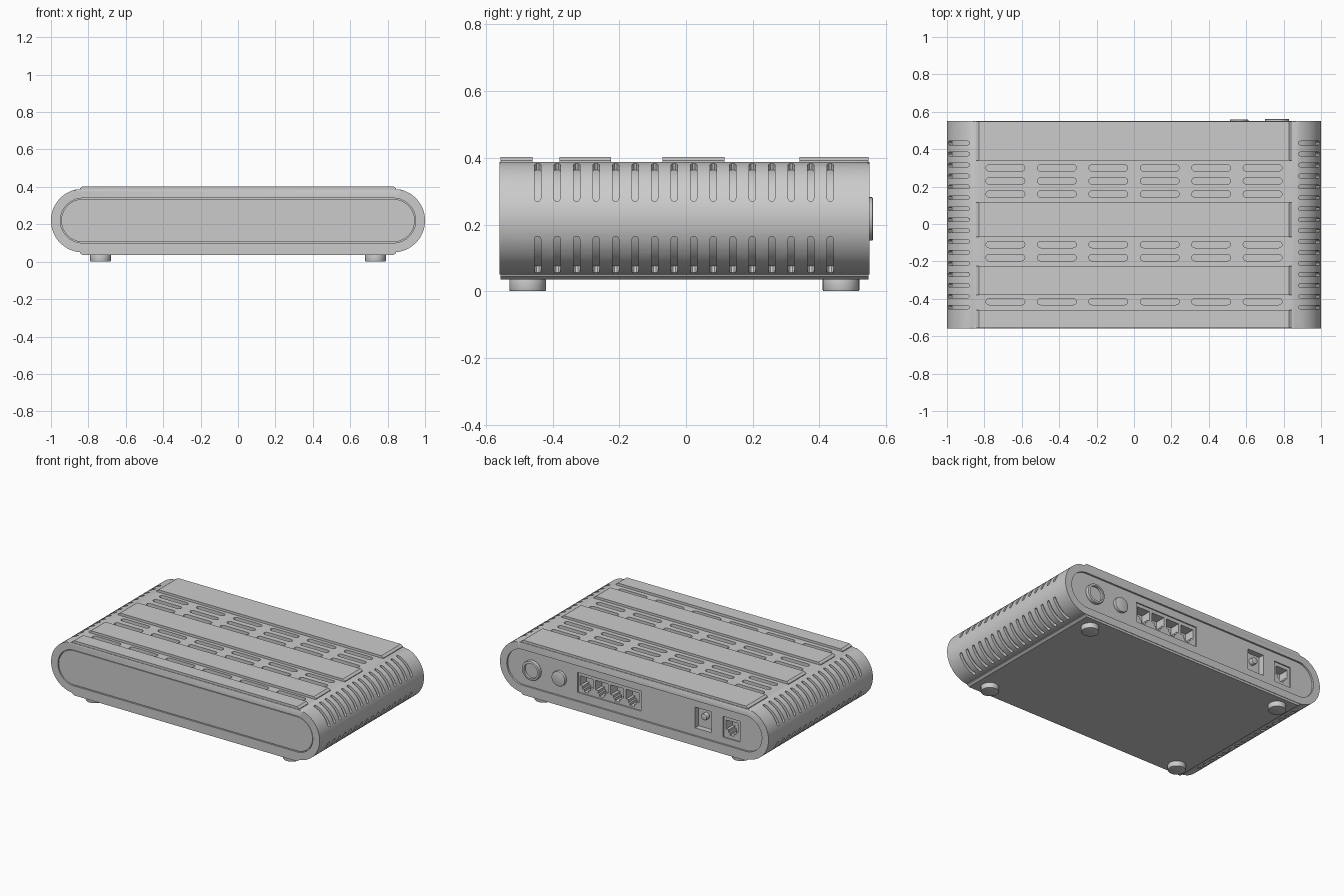
import bpy, bmesh
from math import sin, cos, pi, radians, sqrt

if "Cube" in bpy.data.objects:
    bpy.data.objects.remove(bpy.data.objects["Cube"])

ZC = 0.22  # height of the side-round centres


def finish(name, bm, smooth=True):
    bmesh.ops.recalc_face_normals(bm, faces=bm.faces)
    me = bpy.data.meshes.new(name)
    bm.to_mesh(me)
    bm.free()
    ob = bpy.data.objects.new(name, me)
    bpy.context.collection.objects.link(ob)
    if smooth:
        shade(ob)
    return ob


def shade(ob):
    bpy.ops.object.select_all(action='DESELECT')
    bpy.context.view_layer.objects.active = ob
    ob.select_set(True)
    bpy.ops.object.shade_smooth_by_angle(angle=radians(30))


def prism(bm, pts, a, b, axis='Y', bevel=0.0):
    """Extrude a 2D outline from a to b along Y (x,z outline) or Z (x,y outline)."""
    def put(p, h):
        return bm.verts.new((p[0], h, p[1]) if axis == 'Y' else (p[0], p[1], h))
    lo, hi = [put(p, a) for p in pts], [put(p, b) for p in pts]
    caps = [bm.faces.new(lo), bm.faces.new(hi)]
    n = len(pts)
    for i in range(n):
        bm.faces.new((lo[i], lo[(i + 1) % n], hi[(i + 1) % n], hi[i]))
    if bevel:
        edges = [e for f in caps for e in f.edges]
        bmesh.ops.bevel(bm, geom=edges, offset=bevel, segments=2, profile=0.5, affect='EDGES')


def stadium(half, r, cx=0, cy=0, n=20):
    out = []
    for s, start in ((1, -pi / 2), (-1, pi / 2)):
        for i in range(n + 1):
            t = start + pi * i / n
            out.append((cx + s * half + r * cos(t), cy + r * sin(t)))
    return out


def rect(cx, cz, w, h):
    return [(cx - w / 2, cz - h / 2), (cx + w / 2, cz - h / 2),
            (cx + w / 2, cz + h / 2), (cx - w / 2, cz + h / 2)]


def circle(cx, cz, r, n=32):
    return [(cx + r * cos(2 * pi * i / n), cz + r * sin(2 * pi * i / n)) for i in range(n)]


def jack(cx, cz, w, h):
    """Socket outline: wide top with a stepped latch notch below."""
    half = [(0.5, 0.5), (0.5, -0.15), (0.3, -0.15), (0.3, -0.33), (0.17, -0.33), (0.17, -0.5)]
    pts = half + [(-x, z) for x, z in reversed(half)]
    return [(cx + x * w, cz + z * h) for x, z in pts]


def arc_slot(bm, side, y, a0, a1, r0=0.15, r1=0.20, w=0.010, n=12):
    """Vent slot cutter wrapped round the curved side."""
    rings = []
    tip = w / 0.17
    steps = [0, tip * 0.3, tip] + [tip + (a1 - a0 - 2 * tip) * i / n for i in range(1, n)]
    steps += [a1 - a0 - tip, a1 - a0 - tip * 0.3, a1 - a0]
    for s in steps:
        d = max(0, 1 - min(s, a1 - a0 - s) / tip)
        hw = w * max(0.35, sqrt(max(0, 1 - d * d)))
        t = a0 + s
        rings.append([bm.verts.new((side * (0.83 + r * cos(t)), y + k * hw, ZC + r * sin(t)))
                      for r, k in ((r0, -1), (r0, 1), (r1, 1), (r1, -1))])
    for p, q in zip(rings, rings[1:]):
        for i in range(4):
            bm.faces.new((p[i], p[(i + 1) % 4], q[(i + 1) % 4], q[i]))
    bm.faces.new(rings[0])
    bm.faces.new(rings[-1])


def cut(ob, name, bm):
    cutter = finish(name, bm, False)
    cutter.hide_render = True
    mod = ob.modifiers.new(name, 'BOOLEAN')
    mod.operation, mod.solver, mod.object = 'DIFFERENCE', 'EXACT', cutter
    bpy.context.view_layer.objects.active = ob
    bpy.ops.object.modifier_apply(modifier=name)
    bpy.data.objects.remove(cutter)


# Main shell: rounded-side extrusion
bm = bmesh.new()
outline = [(x, z if z < 0.3 else min(z, 0.387)) for x, z in stadium(0.83, 0.17, 0, ZC, 32)]
prism(bm, outline, -0.56, 0.55, bevel=0.008)
shell = finish("shell", bm, False)

# Vents in the top and the sides, plus end recesses
bm = bmesh.new()
for y in (0.30, 0.23, 0.16, -0.11, -0.18, -0.415):
    for i in range(6):
        prism(bm, stadium(0.087, 0.017, -0.6875 + 0.275 * i, y, 8), 0.362, 0.45, 'Z')
for side in (-1, 1):
    for i in range(16):
        y = -0.445 + 0.0585 * i
        arc_slot(bm, side, y, radians(17), radians(73))
        arc_slot(bm, side, y, radians(-75), radians(-19))
prism(bm, stadium(0.83, 0.12, 0, ZC), -0.7, -0.54)
prism(bm, stadium(0.83, 0.12, 0, ZC), 0.538, 0.7)
cut(shell, "vent_cutter", bm)

# Connector surrounds, then the deeper sockets
bm = bmesh.new()
prism(bm, rect(0.195, 0.222, 0.47, 0.135), 0.53, 0.7)
prism(bm, rect(-0.505, ZC, 0.12, 0.14), 0.50, 0.7)
prism(bm, rect(-0.715, 0.213, 0.125, 0.14), 0.53, 0.7)
cut(shell, "surround_cutter", bm)
bm = bmesh.new()
for i in range(4):
    prism(bm, jack(0.37 - 0.114 * i, 0.217, 0.095, 0.10), 0.46, 0.7)
prism(bm, jack(-0.715, 0.213, 0.09, 0.095), 0.46, 0.7)
cut(shell, "socket_cutter", bm)
shade(shell)

# Front panel sitting in its recess with a thin seam
bm = bmesh.new()
prism(bm, stadium(0.83, 0.115, 0, ZC), -0.557, -0.53)
finish("front_panel", bm)

# Raised bands across the top
for i, (y0, y1) in enumerate(((-0.557, -0.46), (-0.38, -0.225), (-0.07, 0.115), (0.34, 0.547))):
    bm = bmesh.new()
    prism(bm, [(-0.845, 0.375), (0.845, 0.375), (0.845, 0.392), (0.83, 0.403),
               (-0.83, 0.403), (-0.845, 0.392)], y0, y1)
    finish(f"top_band_{i + 1}", bm)

# Base plate
bm = bmesh.new()
prism(bm, [(-0.83, 0.035), (0.83, 0.035), (0.845, 0.046), (0.845, 0.065),
           (-0.845, 0.065), (-0.845, 0.046)], -0.557, 0.547)
finish("base_plate", bm)

# Feet
for x in (-0.735, 0.735):
    for y in (-0.475, 0.465):
        bm = bmesh.new()
        prism(bm, circle(x, y, 0.055), 0.0, 0.045, 'Z', 0.004)
        finish("foot", bm)

# Rear ring knob, with a sunken face, and plain round button
bm = bmesh.new()
prism(bm, circle(0.765, 0.217, 0.065), 0.53, 0.561, bevel=0.004)
knob = finish("rear_knob", bm, False)
bm = bmesh.new()
prism(bm, circle(0.765, 0.217, 0.050), 0.545, 0.6)
cut(knob, "knob_cutter", bm)
shade(knob)
bm = bmesh.new()
prism(bm, circle(0.562, 0.217, 0.050), 0.53, 0.558, bevel=0.004)
finish("rear_button", bm)

# Power socket pin
bm = bmesh.new()
prism(bm, circle(-0.505, 0.235, 0.022, 20), 0.49, 0.532, bevel=0.006)
finish("power_pin", bm)
